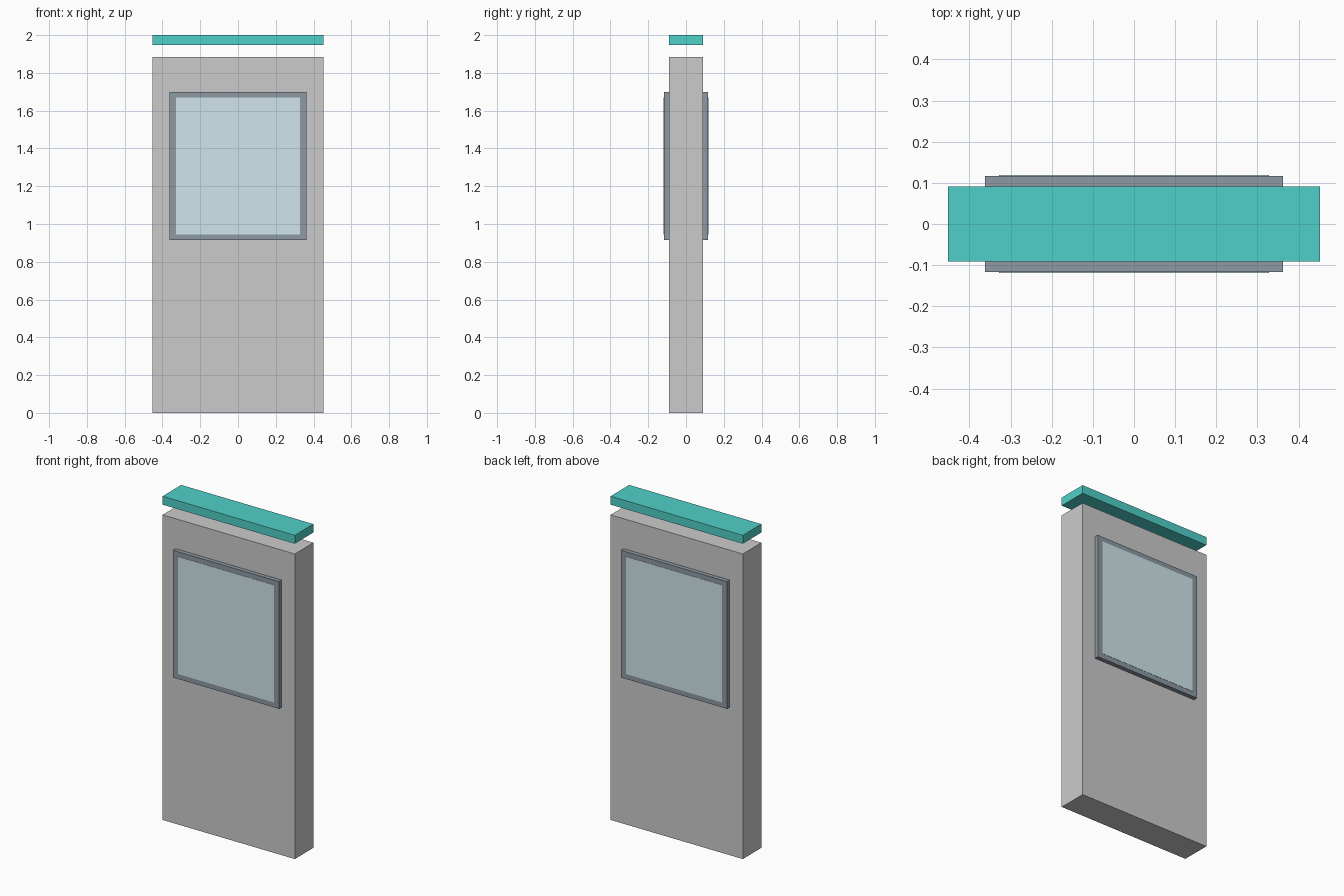
import bpy

if "Cube" in bpy.data.objects:
    bpy.data.objects.remove(bpy.data.objects["Cube"])


def material(name, rgb):
    m = bpy.data.materials.new(name)
    m.diffuse_color = (*rgb, 1.0)
    m.use_nodes = True
    m.node_tree.nodes["Principled BSDF"].inputs["Base Color"].default_value = m.diffuse_color
    return m


def box(name, x, y, z, mat=None):
    """Box spanning the given (min, max) ranges."""
    bpy.ops.mesh.primitive_cube_add(
        size=1, location=[(a + b) / 2 for a, b in (x, y, z)])
    ob = bpy.context.object
    ob.name = name
    ob.scale = [b - a for a, b in (x, y, z)]
    bpy.ops.object.transform_apply(location=False, rotation=False, scale=True)
    if mat:
        ob.data.materials.append(mat)
    return ob


teal = material("teal", (0.08, 0.63, 0.58))
slate = material("dark_slate", (0.27, 0.32, 0.37))
glass = material("pale_glass", (0.63, 0.79, 0.82))

W, D = 0.452, 0.091          # half width and half depth of the slab
FACE = 0.117                 # bezel front distance from centre

# Main slab and floating cap
box("kiosk_body", (-W, W), (-D, D), (0, 1.885))
box("top_cap", (-W, W), (-D, D), (1.948, 2.0), teal)

# Bezel and slightly proud screen on both faces
for side, s in (("front", -1), ("back", 1)):
    box(side + "_bezel", (-0.362, 0.362), sorted((s * D, s * FACE)),
        (0.914, 1.70), slate)
    box(side + "_screen", (-0.328, 0.328),
        sorted((s * (FACE - 0.01), s * (FACE + 0.0015))),
        (0.945, 1.67), glass)
